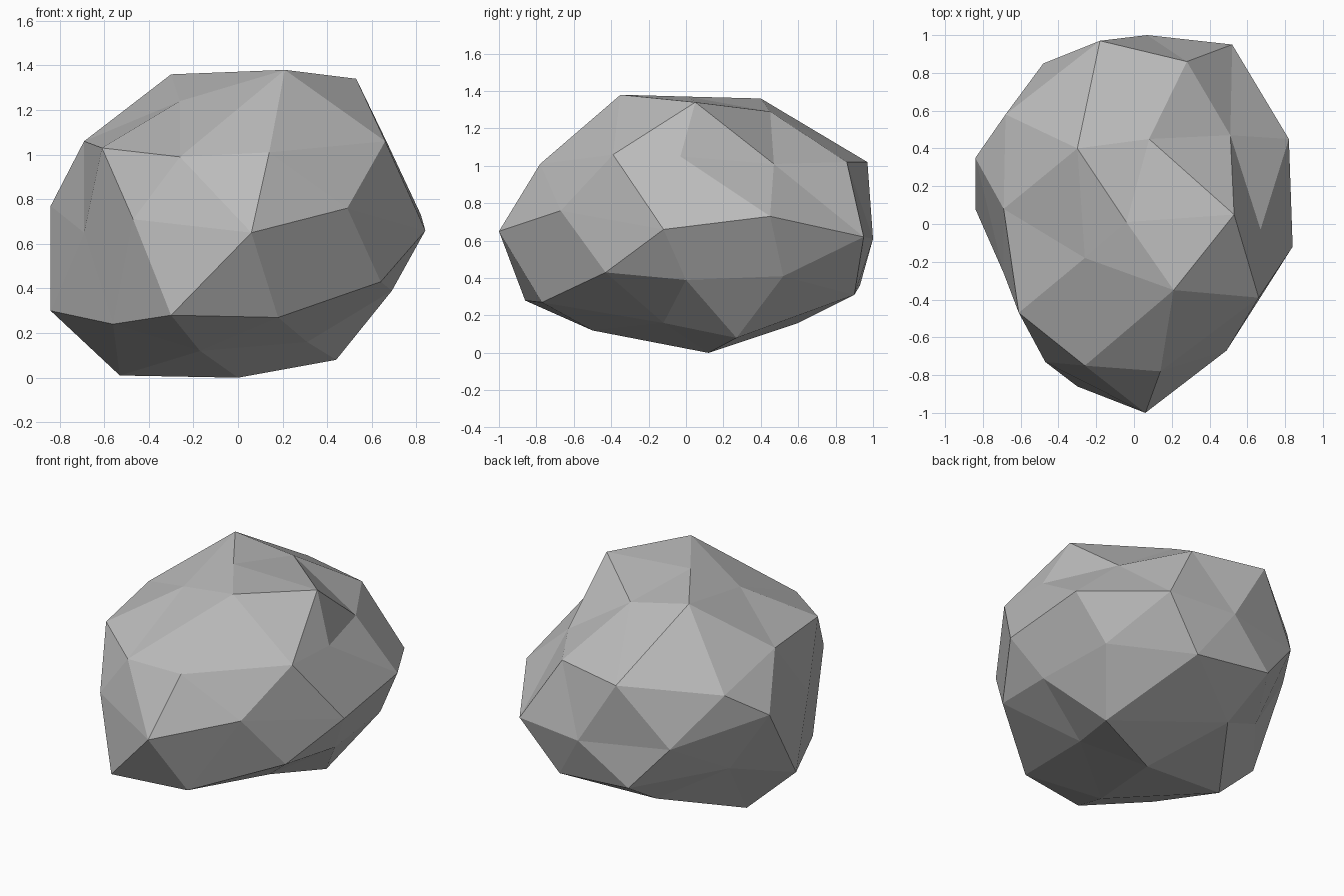
import bpy
import bmesh
from mathutils import Vector

cube = bpy.data.objects.get("Cube")
if cube:
    bpy.data.objects.remove(cube, do_unlink=True)

# Stone material
stone = bpy.data.materials.new("grey stone")
stone.use_nodes = True
grey = (0.5, 0.5, 0.5, 1.0)
stone.diffuse_color = grey
stone.node_tree.nodes["Principled BSDF"].inputs["Base Color"].default_value = grey

# Corners of the boulder, gathered by height
crown = [(.21, -.35, 1.38), (-.3, .4, 1.36), (.53, .05, 1.34),
         (-.04, .01, 1.37), (.08, .45, 1.29), (-.26, -.18, 1.24)]
shoulder = [(.14, -.78, 1.01), (.66, -.39, 1.06), (.67, -.03, 1.05),
            (.51, .47, 1.01), (.28, .86, 1.02), (-.18, .97, 1.02),
            (-.68, .58, .94), (-.69, .08, 1.06), (-.61, -.47, 1.03),
            (-.26, -.75, .99)]
waist = [(.06, -1, .65), (.49, -.67, .76), (.84, -.12, .66), (.82, .45, .73),
         (.52, .95, .62), (.07, 1, .61), (-.48, .85, .64), (-.84, .35, .77),
         (-.69, -.26, .65), (-.47, -.73, .71)]
skirt = [(-.3, -.86, .28), (.18, -.77, .27), (.64, -.43, .43), (.69, 0, .39),
         (.65, .52, .41), (.27, .9, .31), (-.24, .93, .36), (-.59, .4, .38),
         (-.84, .08, .3), (-.56, -.49, .24)]
base = [(-.17, -.5, .12), (.31, -.12, .16), (.44, .27, .08),
        (-.21, .6, .16), (-.53, .14, .01), (0, .12, 0)]

# Wrap the corners as a faceted ball, then push each one out to its place
centre = Vector((0, 0, .68))
radii = Vector((.84, 1, .7))
bm = bmesh.new()
places = {}
for corner in crown + shoulder + waist + skirt + base:
    offset = Vector(corner) - centre
    direction = Vector([o / r for o, r in zip(offset, radii)]).normalized()
    places[bm.verts.new(direction)] = Vector(corner)
bmesh.ops.convex_hull(bm, input=list(bm.verts))
for vert, place in places.items():
    vert.co = place
bmesh.ops.recalc_face_normals(bm, faces=bm.faces)

# Boulder object with flat facets
mesh = bpy.data.meshes.new("boulder")
bm.to_mesh(mesh)
bm.free()
mesh.materials.append(stone)
mesh.shade_flat()
boulder = bpy.data.objects.new("boulder", mesh)
bpy.context.collection.objects.link(boulder)
